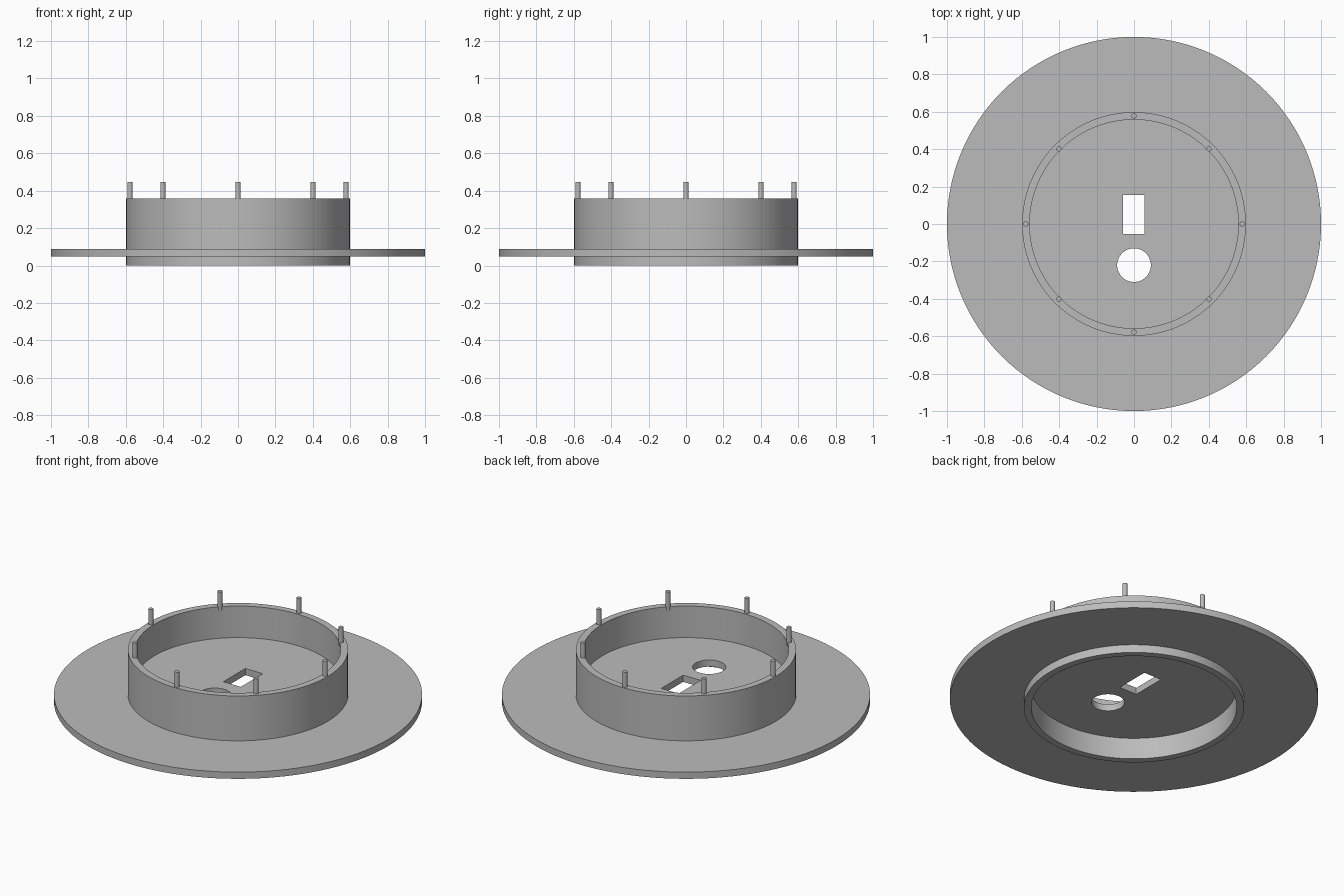
import bpy
import math
from math import radians

if "Cube" in bpy.data.objects:
    bpy.data.objects.remove(bpy.data.objects["Cube"], do_unlink=True)

SEGMENTS = 128
RING_OUTER, RING_INNER, RING_TOP = 0.598, 0.558, 0.357
FLANGE_LOW, FLANGE_HIGH = 0.048, 0.088
FLOOR_LOW, FLOOR_HIGH = 0.128, 0.168
PIN_TOP, PIN_RADIUS = 0.447, 0.014

grey = bpy.data.materials.new("plain grey")
grey.use_nodes = True
grey.diffuse_color = (0.5, 0.5, 0.5, 1)
grey.node_tree.nodes["Principled BSDF"].inputs["Base Color"].default_value = (0.5, 0.5, 0.5, 1)


def finish(obj, name):
    obj.name = obj.data.name = name
    obj.data.materials.clear()
    obj.data.materials.append(grey)
    bpy.ops.object.select_all(action="DESELECT")
    obj.select_set(True)
    bpy.context.view_layer.objects.active = obj
    bpy.ops.object.shade_smooth_by_angle(angle=radians(35))
    return obj


def cylinder(radius, low, high, x=0, y=0, sides=SEGMENTS):
    bpy.ops.mesh.primitive_cylinder_add(vertices=sides, radius=radius, depth=high - low,
                                        location=(x, y, (low + high) / 2))
    return bpy.context.object


def box(x0, x1, y0, y1, low, high):
    bpy.ops.mesh.primitive_cube_add(size=1, location=((x0 + x1) / 2, (y0 + y1) / 2, (low + high) / 2))
    obj = bpy.context.object
    obj.scale = (x1 - x0, y1 - y0, high - low)
    return obj


def cut(obj, cutter):
    cutter.hide_render = True
    mod = obj.modifiers.new("cut", "BOOLEAN")
    mod.operation, mod.object, mod.solver = "DIFFERENCE", cutter, "EXACT"
    bpy.context.view_layer.objects.active = obj
    bpy.ops.object.modifier_apply(modifier=mod.name)
    bpy.data.objects.remove(cutter, do_unlink=True)


def annulus(name, outer, inner, low, high):
    """Band with a rectangular section, swept round the z axis."""
    section = [(inner, low), (outer, low), (outer, high), (inner, high)]
    verts, faces = [], []
    for i in range(SEGMENTS):
        a = math.tau * i / SEGMENTS
        verts += [(r * math.cos(a), r * math.sin(a), z) for r, z in section]
        j = (i + 1) % SEGMENTS
        for k in range(4):
            n = (k + 1) % 4
            faces.append((i * 4 + k, j * 4 + k, j * 4 + n, i * 4 + n))
    mesh = bpy.data.meshes.new(name)
    mesh.from_pydata(verts, [], faces)
    obj = bpy.data.objects.new(name, mesh)
    bpy.context.collection.objects.link(obj)
    return finish(obj, name)


# Upright ring wall and the wide flange around it
annulus("ring_wall", RING_OUTER, RING_INNER, 0, RING_TOP)
annulus("flange", 1, RING_OUTER, FLANGE_LOW, FLANGE_HIGH)

# Raised floor with a round hole and a rectangular slot
floor = cylinder(RING_INNER, FLOOR_LOW, FLOOR_HIGH)
cut(floor, cylinder(0.09, 0, RING_TOP, y=-0.22, sides=64))
cut(floor, box(-0.06, 0.056, -0.053, 0.155, 0, RING_TOP))
finish(floor, "floor_plate")

# Eight pins standing on the rim, the diagonal ones slightly further in
for i in range(8):
    a = i * math.tau / 8
    r = 0.568 if i % 2 else 0.578
    pin = cylinder(PIN_RADIUS, RING_TOP - 0.02, PIN_TOP, r * math.cos(a), r * math.sin(a), sides=16)
    finish(pin, f"rim_pin_{i + 1}")
